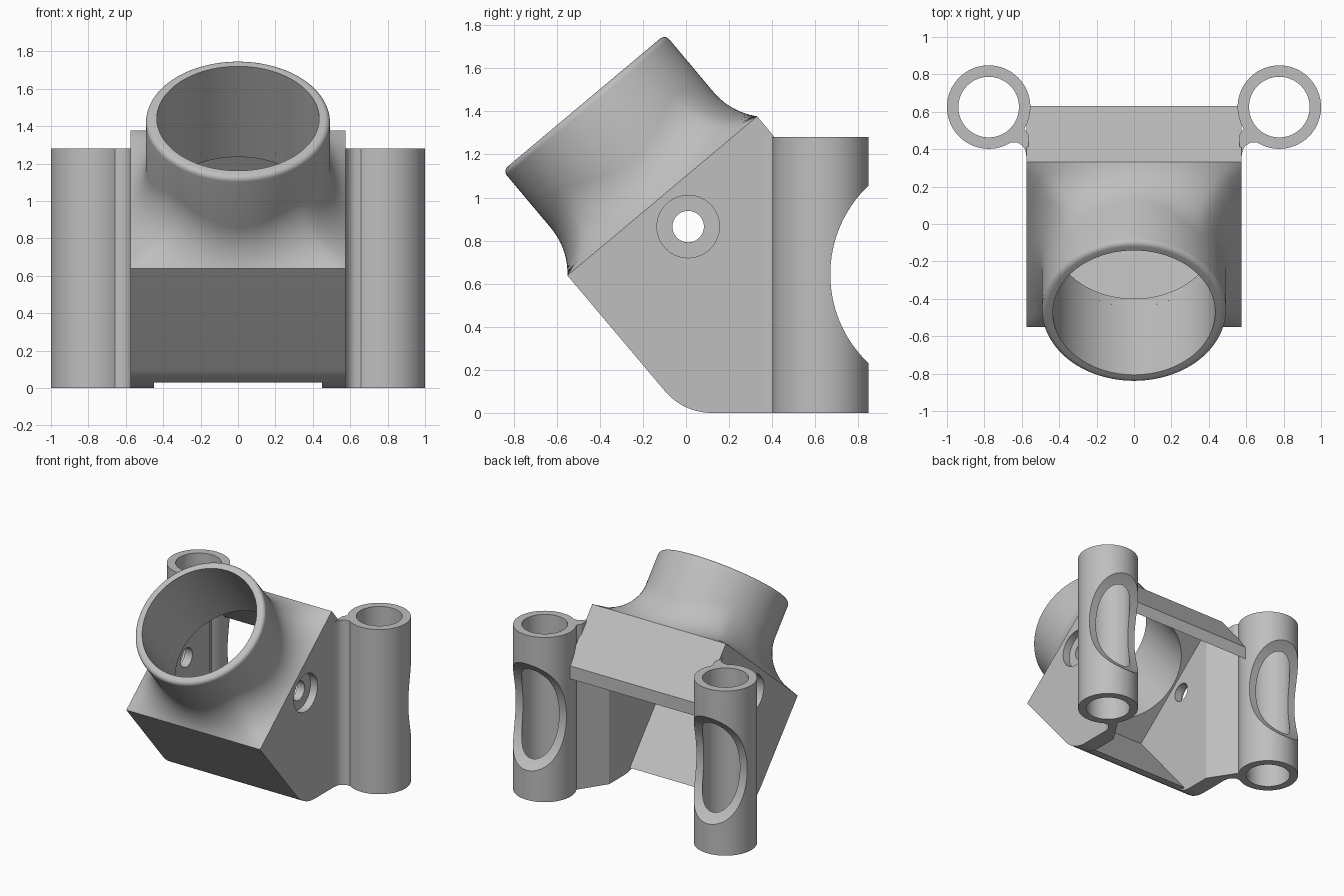
import bpy, bmesh, math
from mathutils import Vector, Matrix

cube = bpy.data.objects.get("Cube")
if cube:
    bpy.data.objects.remove(cube, do_unlink=True)

grey = bpy.data.materials.new("light grey")
grey.use_nodes = True
COL = (0.52, 0.52, 0.52, 1)
grey.diffuse_color = COL
grey.node_tree.nodes["Principled BSDF"].inputs["Base Color"].default_value = COL

# Tilted frame of the socket face: u runs up the face, h out of it
TILT = math.radians(40)
U = Vector((0, math.cos(TILT), math.sin(TILT)))
N = Vector((0, -math.sin(TILT), math.cos(TILT)))
C = Vector((0, -0.11, 1.0075))
HALF, PLATE = 0.575, 0.067
TUBE_R, BORE_R, TUBE_H = 0.492, 0.434, 0.566


def face_pt(u, h):
    p = C + U * u + N * h
    return (p.y, p.z)


def make(name, bm):
    bmesh.ops.recalc_face_normals(bm, faces=bm.faces)
    me = bpy.data.meshes.new(name)
    bm.to_mesh(me)
    bm.free()
    me.materials.append(grey)
    ob = bpy.data.objects.new(name, me)
    bpy.context.collection.objects.link(ob)
    return ob


def prism(name, pts, lo, hi, axis):
    """Extrude a 2D outline along x (points are y, z) or z (points are x, y)."""
    bm = bmesh.new()
    place = (lambda a, b: (lo, a, b)) if axis == "x" else (lambda a, b: (a, b, lo))
    f = bm.faces.new([bm.verts.new(place(*p)) for p in pts])
    ext = bmesh.ops.extrude_face_region(bm, geom=[f])
    step = Vector((hi - lo, 0, 0)) if axis == "x" else Vector((0, 0, hi - lo))
    bmesh.ops.translate(bm, vec=step, verts=[v for v in ext["geom"] if isinstance(v, bmesh.types.BMVert)])
    return make(name, bm)


def cylinder(name, centre, axis, r, length, seg=96):
    bm = bmesh.new()
    rot = Vector(axis).to_track_quat("Z", "Y").to_matrix().to_4x4()
    bmesh.ops.create_cone(bm, cap_ends=True, segments=seg, radius1=r, radius2=r,
                          depth=length, matrix=Matrix.Translation(centre) @ rot)
    return make(name, bm)


def activate(ob):
    bpy.ops.object.select_all(action="DESELECT")
    ob.select_set(True)
    bpy.context.view_layer.objects.active = ob


def boolean(ob, tool, op="DIFFERENCE"):
    m = ob.modifiers.new("bool", "BOOLEAN")
    m.operation, m.object, m.solver = op, tool, "EXACT"
    activate(ob)
    bpy.ops.object.modifier_apply(modifier=m.name)
    bpy.data.objects.remove(tool, do_unlink=True)


def smooth(ob):
    activate(ob)
    bpy.ops.object.shade_smooth_by_angle(angle=math.radians(30))


def mirror(ob):
    m = ob.modifiers.new("mirror", "MIRROR")
    m.use_mirror_merge = False
    activate(ob)
    bpy.ops.object.modifier_apply(modifier=m.name)


# Housing: slanted box with a rounded lower front edge
ROUND = 0.285
arc = []
for i in range(13):
    a = math.radians(270 - 50 * i / 12)
    arc.append((0.12 + ROUND * math.cos(a), ROUND + ROUND * math.sin(a)))
outline = arc + [face_pt(-HALF, 0), face_pt(HALF, 0), (0.63, 1.017), (0.63, 0)]
housing = prism("housing", outline, -HALF, HALF, "x")

# Hollow inside, open to the back and below, splaying towards the pillars
IN = HALF - PLATE
hollow = prism("hollow", [face_pt(-IN, -PLATE), face_pt(IN, -PLATE), face_pt(IN, -0.9),
                          (1.2, -0.2), (-0.1, -0.2), (-0.1, 0.03), face_pt(-IN, -0.85)],
               -1, 1, "x")
half_plan = [(0.45, -1), (0.45, 0.3), (0.58, 0.5), (0.9, 1)]
plan = half_plan + [(-x, y) for x, y in reversed(half_plan)]
boolean(hollow, prism("plan", plan, -1, 2, "z"), "INTERSECT")
boolean(housing, hollow)

# Socket opening and the counterbored side holes
boolean(housing, cylinder("bore", C, N, BORE_R, 0.4))
boolean(housing, cylinder("side_hole", (0, 0.01, 0.865), (1, 0, 0), 0.073, 3, 48))
for s in (-1, 1):
    boolean(housing, cylinder("counterbore", (s * 0.615, 0.01, 0.865), (1, 0, 0), 0.145, 0.2, 64))
smooth(housing)

# Socket tube: round at the rim, flaring with a fillet to the square face
FILLET, SEG, STEPS, RIM = 0.33, 128, 14, 0.03
bm = bmesh.new()
columns = []
for k in range(SEG):
    t = 2 * math.pi * k / SEG
    d = HALF / max(abs(math.cos(t)), abs(math.sin(t))) - TUBE_R
    top = math.sqrt(FILLET ** 2 - (FILLET - d) ** 2)
    prof = [(BORE_R, 0), (BORE_R, TUBE_H)]
    for i in range(7):
        a = math.pi / 2 * (1 - i / 6)
        prof.append((TUBE_R - RIM + RIM * math.cos(a), TUBE_H - RIM + RIM * math.sin(a)))
    for i in range(STEPS + 1):
        h = top * (1 - i / STEPS)
        prof.append((TUBE_R + FILLET - math.sqrt(FILLET ** 2 - (top - h) ** 2), h))
    columns.append([bm.verts.new(C + Vector((r * math.cos(t), 0, 0)) + U * (r * math.sin(t)) + N * h)
                    for r, h in prof])
for k in range(SEG):
    a, b = columns[k], columns[(k + 1) % SEG]
    for i in range(len(a) - 1):
        bm.faces.new((a[i], b[i], b[i + 1], a[i + 1]))
smooth(make("socket_tube", bm))

# Pillars: hollow posts with a round scoop across the back
PX, PY, PH = 0.777, 0.625, 1.28
pillar = cylinder("pillars", (PX, PY, PH / 2), (0, 0, 1), 0.223, PH)
boolean(pillar, cylinder("pillar_bore", (PX, PY, PH / 2), (0, 0, 1), 0.162, 2))
boolean(pillar, cylinder("scoop", (PX, 1.238, 0.643), (1, 0, 0), 0.568, 1, 160))
mirror(pillar)
smooth(pillar)

# Webs: filleted strips joining the side walls to the pillars
web = prism("webs", [(0.565, 0.32), (0.575, 0.36), (0.581, 0.395), (0.597, 0.42), (0.625, 0.436),
                     (0.67, 0.437), (0.645, 0.51), (0.6, 0.53), (0.565, 0.477)], 0, PH, "z")
mirror(web)
smooth(web)
